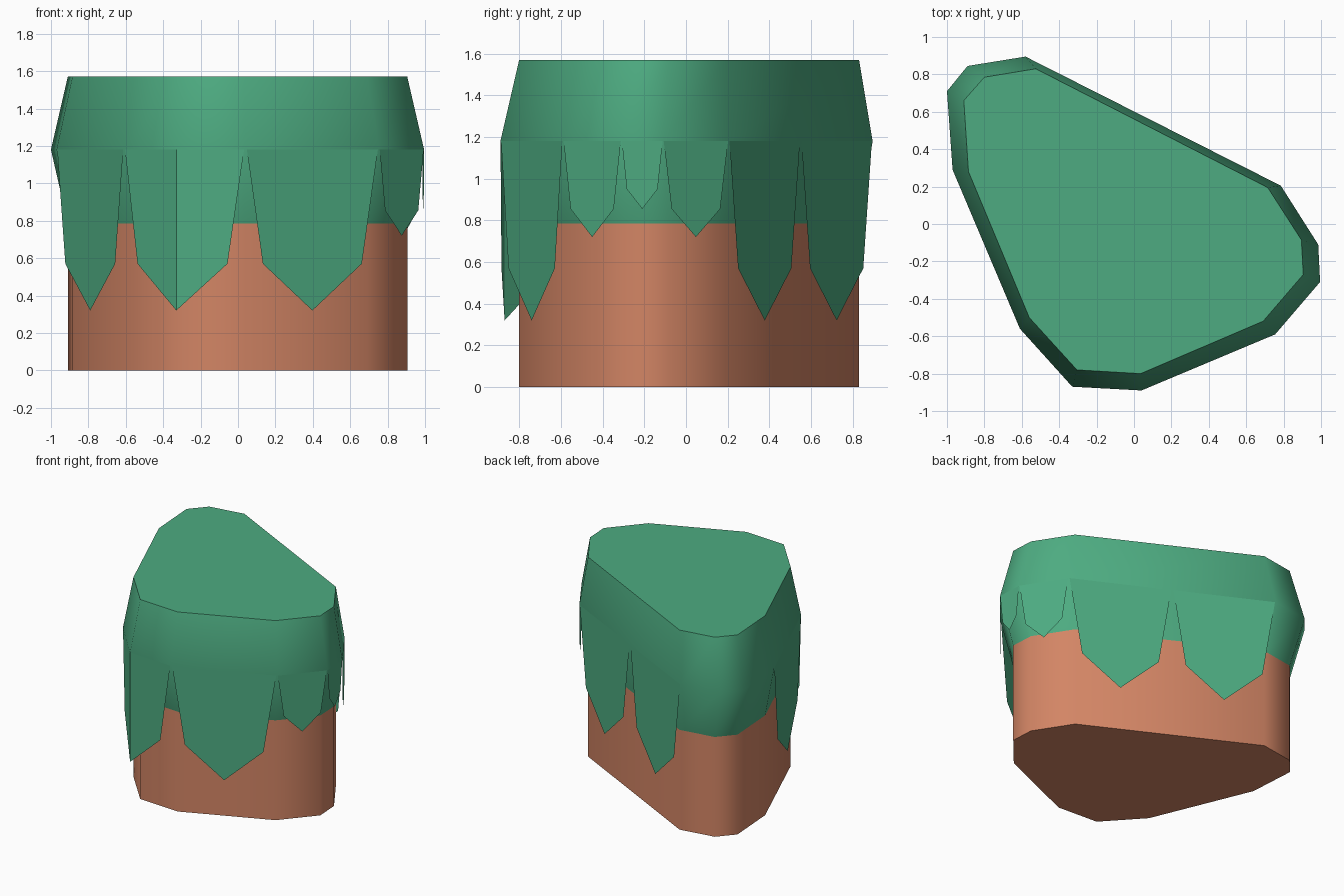
import bpy, bmesh
from mathutils import Vector

if "Cube" in bpy.data.objects:
    bpy.data.objects.remove(bpy.data.objects["Cube"])

def material(name, rgb):
    m = bpy.data.materials.new(name)
    m.diffuse_color = (*rgb, 1)
    m.use_nodes = True
    m.node_tree.nodes["Principled BSDF"].inputs["Base Color"].default_value = m.diffuse_color
    return m

grass = material("grass green", (0.075, 0.41, 0.22))
dirt = material("dirt brown", (0.65, 0.235, 0.13))

# Outlines, counter-clockwise: widest rim and the narrower body
outer = [(-0.97, 0.29), (-0.61, -0.56), (-0.33, -0.87), (0.04, -0.89),
         (0.755, -0.59), (0.995, -0.31), (0.985, -0.11), (0.785, 0.205),
         (-0.58, 0.895), (-0.89, 0.845), (-1.0, 0.71)]
inner = [(-0.885, 0.28), (-0.56, -0.50), (-0.305, -0.78), (0.035, -0.80),
         (0.69, -0.52), (0.905, -0.27), (0.895, -0.085), (0.715, 0.195),
         (-0.525, 0.83), (-0.80, 0.785), (-0.91, 0.66)]
RIM = 1.18

def make(name, bm, mat, smooth):
    me = bpy.data.meshes.new(name)
    bm.to_mesh(me)
    bm.free()
    me.materials.append(mat)
    ob = bpy.data.objects.new(name, me)
    bpy.context.collection.objects.link(ob)
    if smooth:
        bpy.ops.object.select_all(action='DESELECT')
        ob.select_set(True)
        bpy.context.view_layer.objects.active = ob
        bpy.ops.object.shade_smooth_by_angle(angle=0.87)
    return ob

def stack(name, rings, mat, cap_bottom, cap_top):
    bm = bmesh.new()
    vs = [[bm.verts.new((x, y, z)) for x, y in pts] for pts, z in rings]
    n = len(outer)
    for a, b in zip(vs, vs[1:]):
        for i in range(n):
            j = (i + 1) % n
            bm.faces.new((a[i], a[j], b[j], b[i]))
    if cap_bottom:
        bm.faces.new(vs[0][::-1])
    if cap_top:
        bm.faces.new(vs[-1])
    return make(name, bm, mat, True)

# Dirt base and bulging grass cap
stack("dirt_base", [(inner, 0), (inner, 0.785)], dirt, True, False)
stack("grass_cap", [(inner, 0.785), (outer, RIM), (inner, 1.57)], grass, False, True)

# Hanging grass points: left end, tip, right end, shoulder height, tip height
P = [Vector(p) for p in outer]
mid = (P[7] + P[8]) / 2
def half(a, b):
    return (a + b) / 2

drips = [(P[0], half(P[0], P[1]), P[1], 0.57, 0.32),
         (P[1], P[2], P[3], 0.57, 0.32),
         (P[3], half(P[3], P[4]), P[4], 0.57, 0.32),
         (P[4], half(P[4], P[5]), P[5], 0.855, 0.72),
         (P[5], half(P[5], P[6]), P[6], 0.95, 0.855),
         (P[6], half(P[6], P[7]), P[7], 0.855, 0.72),
         (P[7], half(P[7], mid), mid, 0.57, 0.32),
         (mid, half(mid, P[8]), P[8], 0.57, 0.32)]

bm = bmesh.new()
for a, t, b, shoulder, tip in drips:
    top = bm.verts.new((*t, RIM))
    low = bm.verts.new((*t, tip))
    for end, flip in ((a, False), (b, True)):
        corner = bm.verts.new((*end.lerp(t, 0.02), RIM))
        side = bm.verts.new((*end.lerp(t, 0.26), shoulder))
        f = [corner, side, low, top]
        bm.faces.new(f[::-1] if flip else f)
make("hanging_grass", bm, grass, False)
